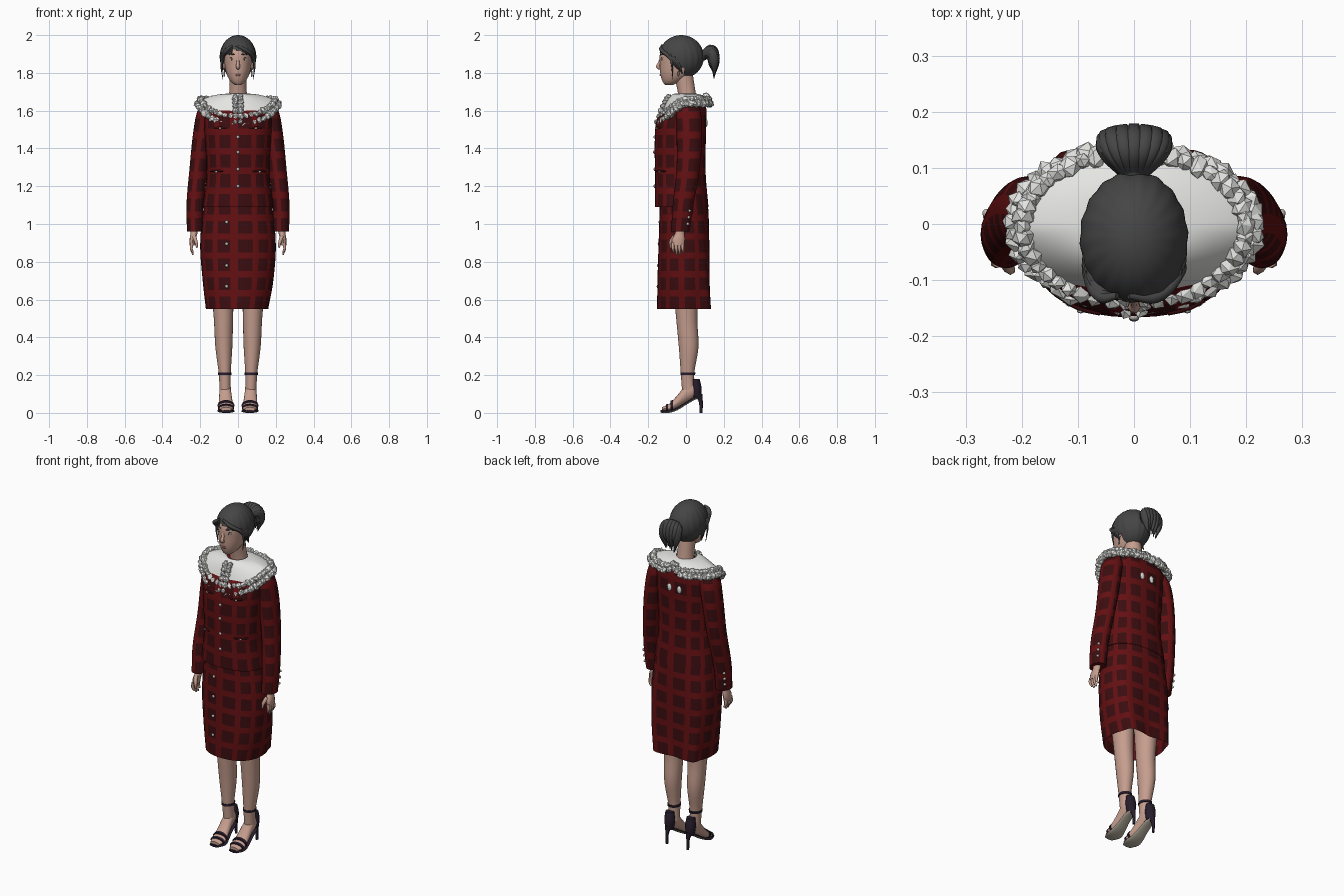
import bpy, bmesh, math, random
from mathutils import Vector, Matrix

random.seed(4)
cube = bpy.data.objects.get("Cube")
if cube:
    bpy.data.objects.remove(cube, do_unlink=True)


def material(name, r, g, b):
    m = bpy.data.materials.new(name)
    m.use_nodes = True
    m.diffuse_color = (r, g, b, 1)
    m.node_tree.nodes["Principled BSDF"].inputs["Base Color"].default_value = (r, g, b, 1)
    return m


SKIN = material("skin", .56, .34, .27)
HAIR = material("charcoal hair", .06, .06, .06)
RED = material("red cloth", .125, .005, .006)
DARK = material("dark red check", .043, .004, .005)
WHITE = material("white cotton", .78, .78, .76)
SHOE = material("dark plum leather", .02, .012, .025)
SOLE = material("beige sole", .45, .41, .33)
LIP = material("muted lip", .3, .12, .1)
METAL = material("silver button", .5, .47, .42)


def finish(name, bm, mats, angle=50):
    me = bpy.data.meshes.new(name)
    bm.to_mesh(me)
    bm.free()
    for m in mats:
        me.materials.append(m)
    if angle:
        me.shade_smooth()
        me.set_sharp_from_angle(angle=math.radians(angle))
    ob = bpy.data.objects.new(name, me)
    bpy.context.scene.collection.objects.link(ob)
    return ob


def section(keys, t):
    """Smoothly interpolated (centre a, centre b, radius a, radius b) at t."""
    n = len(keys)
    i = max(k for k in range(n - 1) if keys[k][0] <= t + 1e-9 or k == 0)
    p, q = keys[i], keys[i + 1]
    o, r = keys[max(i - 1, 0)], keys[min(i + 2, n - 1)]
    h = q[0] - p[0]
    s = min(max((t - p[0]) / h, 0), 1)
    out = []
    for c in range(1, 5):
        m0 = (q[c] - o[c]) / (q[0] - o[0]) * h
        m1 = (r[c] - p[c]) / (r[0] - p[0]) * h
        out.append((2*s**3 - 3*s*s + 1) * p[c] + (s**3 - 2*s*s + s) * m0
                   + (3*s*s - 2*s**3) * q[c] + (s**3 - s*s) * m1)
    return out


def loft(name, keys, mats, segs=24, steps=16, axis="z", power=2, rule=None, shape=None, caps=(1, 1)):
    bm = bmesh.new()
    rings = []
    for i in range(steps + 1):
        t = keys[0][0] + (keys[-1][0] - keys[0][0]) * i / steps
        a, b, ra, rb = section(keys, t)
        ring = []
        for j in range(segs):
            w = math.tau * j / segs
            c, s = math.cos(w), math.sin(w)
            k = shape(w, t) if shape else 1
            u = a + k * ra * math.copysign(abs(c) ** (2 / power), c)
            v = b + k * rb * math.copysign(abs(s) ** (2 / power), s)
            ring.append(bm.verts.new((u, v, t) if axis == "z" else (u, t, v)))
        rings.append(ring)
    for i in range(steps):
        for j in range(segs):
            k = (j + 1) % segs
            f = bm.faces.new((rings[i][j], rings[i][k], rings[i+1][k], rings[i+1][j]))
            f.material_index = rule(j, i) if rule else 0
    for on, ring in zip(caps, (rings[0], rings[-1])):
        if on:
            bm.faces.new(ring)
    bmesh.ops.recalc_face_normals(bm, faces=bm.faces)
    return finish(name, bm, mats)


def ball(name, pos, size, mat, flat=False, spin=None):
    bm = bmesh.new()
    bmesh.ops.create_icosphere(bm, subdivisions=1 if flat else 2, radius=1)
    rot = spin or Matrix.Identity(4)
    bm.transform(Matrix.Translation(pos) @ rot @ Matrix.Diagonal((*size, 1)))
    return finish(name, bm, [mat], 0 if flat else 60)


def tube(name, points, radii, mat):
    cu = bpy.data.curves.new(name, "CURVE")
    cu.dimensions = "3D"
    cu.bevel_depth, cu.bevel_resolution, cu.resolution_u = 1, 1, 5
    cu.use_fill_caps = True
    sp = cu.splines.new("BEZIER")
    sp.bezier_points.add(len(points) - 1)
    for p, co, r in zip(sp.bezier_points, points, radii):
        p.co, p.radius = co, r
        p.handle_left_type = p.handle_right_type = "AUTO"
    cu.materials.append(mat)
    ob = bpy.data.objects.new(name, cu)
    bpy.context.scene.collection.objects.link(ob)


def check(j, i):
    return 1 if j % 6 < 4 and i % 3 != 2 else 0


# Jacket and skirt
JACKET = [(1.09, 0, -.023, .188, .142), (1.27, 0, -.03, .166, .134), (1.45, 0, -.03, .175, .135),
          (1.57, 0, -.02, .18, .128), (1.64, 0, .012, .165, .09), (1.68, 0, .015, .08, .055)]
SKIRT = [(.55, -.005, -.005, .165, .148), (.7, 0, -.008, .187, .143), (.9, 0, -.008, .2, .137),
         (1.15, 0, -.012, .175, .125)]


def flare(w, z):
    """Two soft back folds that open toward the hem."""
    t = max(0, (1.05 - z) / .5)
    fold = sum(math.exp(-((w - c) / .22) ** 2) for c in (.85, 2.29))
    valley = math.exp(-((w - math.pi / 2) / .3) ** 2)
    return 1 + t * (.13 * fold - .14 * valley)


loft("jacket", JACKET, [RED, DARK], 72, 17, power=2.4, rule=check)
loft("skirt", SKIRT, [RED, DARK], 72, 18, power=2.3, rule=check, shape=flare, caps=(0, 1))


def front(keys, x, z, power=2.4):
    a, b, ra, rb = section(keys, z)
    return b - rb * (1 - abs((x - a) / ra) ** power) ** (1 / power)


for keys, x, heights, label in ((JACKET, 0, (1.46, 1.38, 1.29, 1.2), "jacket_button"),
                                (SKIRT, -.06, (1.01, .895, .78, .67), "skirt_button")):
    for z in heights:
        ball(label, (x, front(keys, x, z) - .002, z), (.009, .006, .009), METAL)

# Sleeves, cuff buttons, pockets and hands
SLEEVE = [(.96, .228, -.03, .042, .049), (1.1, .228, -.015, .045, .055), (1.3, .208, .012, .048, .062),
          (1.5, .183, .018, .052, .068), (1.61, .158, .012, .052, .062), (1.665, .135, .01, .025, .03)]
HAND = [(.885, .243, -.043, .013, .032), (.92, .24, -.04, .016, .034), (.95, .233, -.033, .018, .025),
        (.99, .23, -.03, .02, .024)]
for s in (1, -1):
    side = "left_" if s > 0 else "right_"
    flip = lambda keys: [(k[0], s * k[1], *k[2:]) for k in keys]
    loft(side + "sleeve", flip(SLEEVE), [RED, DARK], 24, 20, rule=check)
    loft(side + "palm", flip(HAND), [SKIN], 12, 8)
    for i in range(4):
        y = -.069 + .017 * i
        tip = .838 + (.012 if i in (0, 3) else 0)
        tube(side + "finger", [(s*.243, y, .9), (s*.247, y, .87), (s*.238, y + .004, tip)],
             [.0095, .0085, .005], SKIN)
    tube(side + "thumb", [(s*.233, -.06, .935), (s*.222, -.08, .905), (s*.217, -.082, .875)],
         [.012, .01, .006], SKIN)
    for i in range(3):
        z = 1.0 + .035 * i
        a, b, ra, rb = section(SLEEVE, z)
        ball(side + "cuff_button", (s * (a + ra * .75), b + rb * .7, z), (.008, .008, .008), METAL)
    # Pocket flaps follow the chest curve
    for z, x in ((1.28, .115), (1.51, .095)):
        tube(side + "pocket_flap", [(s * (x + d), front(JACKET, x + d, z), z) for d in (-.035, 0, .03)],
             [.005, .006, .005], DARK)
        ball(side + "pocket_button", (s*x, front(JACKET, x, z) - .005, z - .004), (.007, .005, .006), METAL)
    ball(side + "back_tab", (s * .032, .108, 1.535), (.014, .006, .022), WHITE)

# Wide collar and its ruffled border
def collar_point(w, t):
    f = max(0, -math.sin(w))
    notch = math.exp(-((w - math.pi / 2) / .16) ** 2)
    k = t * (1 - .3 * notch)
    rx, ry = .055 + .152 * k, .055 + .08 * k
    z_out = 1.652 - .105 * f ** 1.4
    return Vector((rx * math.cos(w), -.005 + ry * math.sin(w), 1.69 + (z_out - 1.69) * k ** 1.9))


bm = bmesh.new()
N, R = 64, 8
grid = [[bm.verts.new(collar_point(math.tau * j / N, i / R)) for j in range(N)] for i in range(R + 1)]
for i in range(R):
    for j in range(N):
        k = (j + 1) % N
        bm.faces.new((grid[i][j], grid[i+1][j], grid[i+1][k], grid[i][k]))
finish("collar", bm, [WHITE])


def ruffle(name, pos, size):
    spin = Matrix.Rotation(random.uniform(0, 6), 4, Vector([random.uniform(-1, 1) for _ in range(3)]))
    dims = [size * random.uniform(.7, 1.15) for _ in range(3)]
    ball(name, pos, dims, WHITE, True, spin)


for row, (t, drop, size) in enumerate(((.95, .006, .021), (1.04, -.012, .023))):
    for j in range(46):
        ruffle("collar_ruffle", collar_point(math.tau * (j + row / 2) / 46, t) + Vector((0, 0, drop)), size)
for i in range(7):
    t = .3 + .72 * i / 6
    for x in (-.014, .014):
        ruffle("centre_ruffle", collar_point(-math.pi / 2, t) + Vector((x, -.008, -.002)), .019)

# Neck and head
loft("neck", [(1.62, 0, .015, .06, .05), (1.69, 0, .005, .047, .047), (1.8, 0, -.015, .045, .05)], [SKIN])
loft("head", [(1.737, 0, -.09, .018, .022), (1.752, 0, -.078, .037, .045), (1.79, 0, -.055, .059, .08),
              (1.84, 0, -.045, .07, .094), (1.9, 0, -.038, .075, .1), (1.95, 0, -.03, .065, .085),
              (1.98, 0, -.025, .03, .05)], [SKIN], 32, 24, power=2.1)
tube("nose", [(0, -.13, 1.885), (0, -.142, 1.85), (0, -.148, 1.833), (0, -.132, 1.822)],
     [.007, .009, .012, .008], SKIN)
tube("lips", [(-.022, -.118, 1.789), (0, -.133, 1.789), (.022, -.118, 1.789)], [.003, .007, .003], LIP)
for s in (1, -1):
    ball("eye", (s * .031, -.126, 1.872), (.014, .006, .006), WHITE)
    ball("iris", (s * .031, -.13, 1.872), (.006, .004, .006), HAIR)
    for name, z, r in (("eyelash", 1.879, .003), ("eyebrow", 1.897, .0045)):
        tube(name, [(s*.014, -.134, z - .002), (s*.034, -.128, z + .003), (s*.053, -.11, z - .002)],
             [r, r, r * .5], HAIR)
    ball("ear", (s * .074, -.035, 1.845), (.01, .018, .029), SKIN)
    ball("earring", (s * .073, -.04, 1.795), (.005, .005, .016), METAL)

# Combed-back hair cap, opened around the face
bm = bmesh.new()
bmesh.ops.create_uvsphere(bm, u_segments=72, v_segments=36, radius=1)
for v in bm.verts:
    wave = 1 + .014 * math.sin(18 * math.atan2(v.co.y, v.co.x) + 2 * v.co.z) * math.hypot(v.co.x, v.co.y)
    v.co = Vector((v.co.x * .096 * wave, v.co.y * .119 * wave - .025, v.co.z * .115 + 1.885))
gone = [f for f in bm.faces for c in [f.calc_center_median()]
        if (c.y < -.055 and c.z < 1.925 - .35 * abs(c.x + .02)) or (c.y < -.01 and c.z < 1.83)]
bmesh.ops.delete(bm, geom=gone, context="FACES")
finish("hair_cap", bm, [HAIR], 80)
for s in (1, -1):
    for i in range(4):
        d = .012 * i
        tube("side_fringe", [(-.02 + s*.01, -.128, 1.945 - d), (s*.05 - .01, -.13 + d/2, 1.922 - d/3),
                             (s*.083, -.085 + d, 1.88 - d/2), (s*.084, -.055 + d, 1.83 - d)],
             [.006, .011, .01, .002], HAIR)
    tube("loose_strand", [(s*.078, -.085, 1.9), (s*.088, -.075, 1.85), (s*.08, -.07, 1.765)],
         [.008, .006, .001], HAIR)

# Gathered ponytail
ball("hair_tie", (0, .095, 1.895), (.03, .022, .03), HAIR)
for i in range(16):
    w = math.tau * i / 16
    x, lift = .046 * math.cos(w), .035 * math.sin(w)
    end = random.uniform(1.77, 1.82)
    tube("ponytail_lock", [(x * .3, .09, 1.895 + lift * .4), (x, .128 + lift * .3, 1.91 + lift * .7),
                           (x * 1.1, .15 + lift * .4, 1.86 + lift * .5), (x * .6, .148, end)],
         [.012, .017, .017, .002], HAIR)

# Legs, feet and strappy heels
LEG = [(.12, .068, .015, .03, .036), (.2, .07, .008, .031, .035), (.35, .075, .014, .045, .052),
       (.5, .077, .004, .051, .056), (.75, .085, 0, .065, .075), (1.0, .09, 0, .08, .09)]
FOOT = [(-.128, .063, .02, .028, .01), (-.09, .063, .028, .042, .019), (-.05, .065, .055, .037, .033),
        (0, .067, .102, .032, .047), (.035, .068, .12, .029, .045), (.062, .068, .12, .016, .026)]
BASE = [(-.135, .063, .008, .028, .007), (-.09, .063, .008, .046, .008), (-.05, .065, .02, .04, .008),
        (0, .067, .05, .031, .008), (.035, .068, .071, .029, .008), (.07, .068, .088, .018, .009)]
COUNTER = [(.085, .068, .055, .022, .026), (.13, .068, .055, .03, .028), (.18, .069, .052, .025, .02)]
HEEL = [(0, .068, .08, .007, .008), (.06, .068, .078, .009, .011), (.1, .068, .064, .02, .022)]
for s in (1, -1):
    side = "left_" if s > 0 else "right_"
    flip = lambda keys: [(k[0], s * k[1], *k[2:]) for k in keys]
    loft(side + "leg", flip(LEG), [SKIN], 24, 24)
    loft(side + "foot", flip(FOOT), [SKIN], 16, 14, "y")
    sole = loft(side + "sole", flip(BASE), [SHOE, SOLE], 16, 14, "y")
    for f in sole.data.polygons:
        f.material_index = int(f.normal.z < -.4)
    loft(side + "heel_cup", flip(COUNTER), [SHOE], 16, 6)
    loft(side + "stiletto", flip(HEEL), [SHOE], 12, 8)
    loft(side + "ankle_strap", [(.2, s*.07, .009, .035, .039), (.213, s*.07, .01, .036, .04)],
         [SHOE], 24, 2)
    for y in (-.1, -.075):
        a, b, ra, rb = section(FOOT, y)
        loft(side + "toe_strap", [(y - .006, s*a, b, ra + .003, rb + .004),
                                  (y + .006, s*a, b + .004, ra + .003, rb + .004)], [SHOE], 20, 2, "y")
